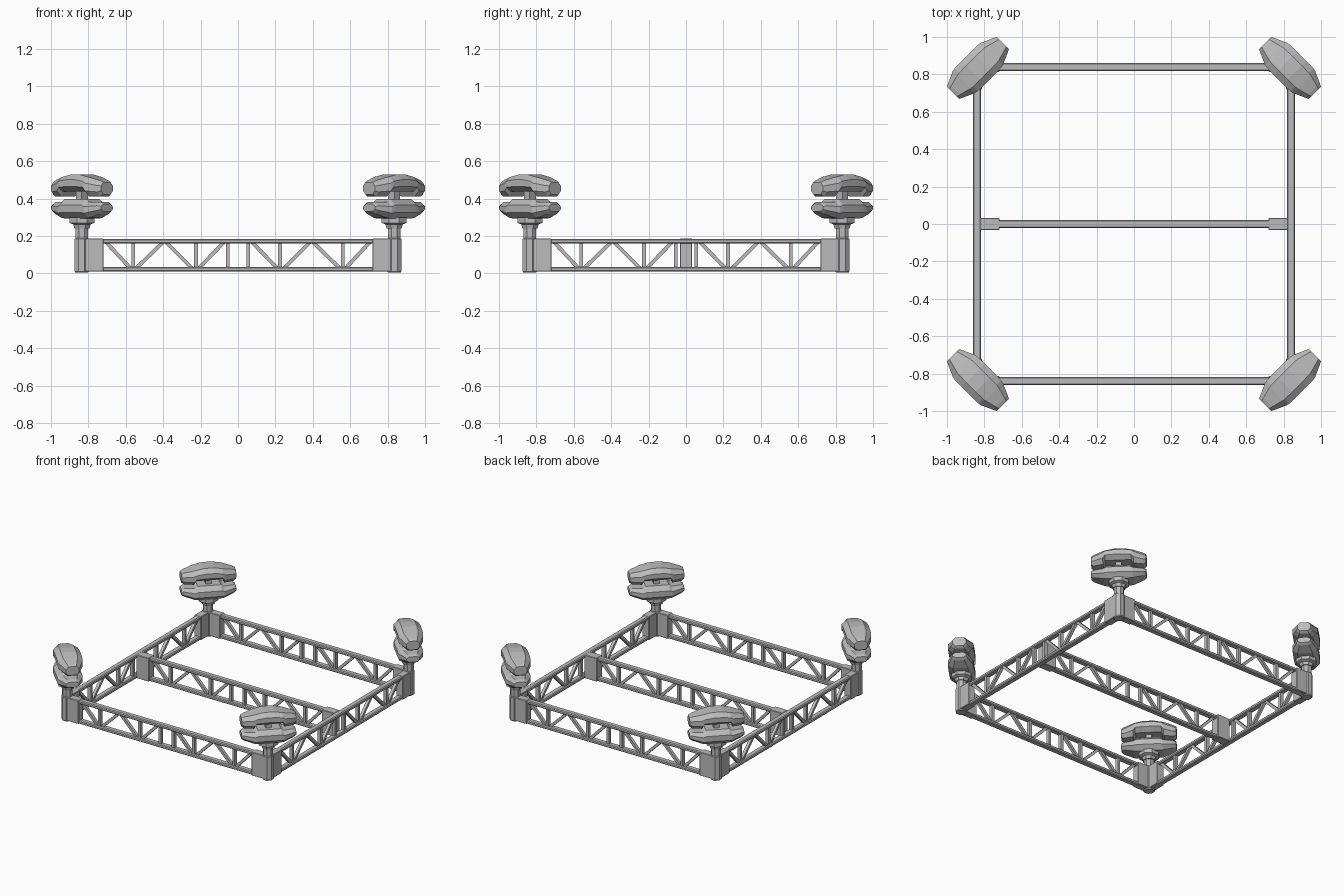
import bpy, bmesh, math
from mathutils import Matrix, Vector

if "Cube" in bpy.data.objects:
    bpy.data.objects.remove(bpy.data.objects["Cube"])

metal = bpy.data.materials.new("plain_grey")
metal.use_nodes = True
GREY = (0.5, 0.5, 0.5, 1)
metal.diffuse_color = GREY
metal.node_tree.nodes["Principled BSDF"].inputs["Base Color"].default_value = GREY

RAIL = 0.84      # distance of the outer rails from the middle
SPAN = 0.72      # half length of the open lattice
LOW, HIGH = 0.022, 0.172   # chord heights


def finish(name, bm, matrix):
    bmesh.ops.recalc_face_normals(bm, faces=bm.faces)
    mesh = bpy.data.meshes.new(name)
    bm.to_mesh(mesh)
    bm.free()
    mesh.materials.append(metal)
    obj = bpy.data.objects.new(name, mesh)
    obj.matrix_world = matrix
    bpy.context.collection.objects.link(obj)
    return obj


def box(bm, centre, size, tilt=0, chamfer=0):
    m = Matrix.Translation(centre) @ Matrix.Rotation(tilt, 4, 'Y') @ Matrix.Diagonal((*size, 1))
    verts = bmesh.ops.create_cube(bm, size=1, matrix=m)["verts"]
    if chamfer:
        edges = list({e for v in verts for e in v.link_edges})
        bmesh.ops.bevel(bm, geom=edges, offset=chamfer, segments=1, affect='EDGES')


def loft(bm, rings):
    rows = [[bm.verts.new(p) for p in ring] for ring in rings]
    n = len(rows[0])
    for a, b in zip(rows, rows[1:]):
        for i in range(n):
            bm.faces.new((a[i], a[(i + 1) % n], b[(i + 1) % n], b[i]))
    bm.faces.new(rows[0])
    bm.faces.new(rows[-1])


def brace(bm, x1, x2):
    # Diagonal from the upper chord at x1 to the lower chord at x2
    run, drop = x2 - x1, HIGH - LOW
    box(bm, ((x1 + x2) / 2, 0, (HIGH + LOW) / 2), (math.hypot(run, drop), 0.022, 0.02),
        math.atan2(drop, run))


def lattice_beam(name, matrix, plate_width, plate_end):
    bm = bmesh.new()
    for z in (LOW, HIGH):
        box(bm, (0, 0, z), (2 * SPAN + 0.04, 0.043, 0.025), chamfer=0.006)
    for s in (-1, 1):
        for x in (0.055, 0.225, 0.56):
            box(bm, (s * x, 0, (LOW + HIGH) / 2), (0.02, 0.026, HIGH - LOW))
        for top, foot in ((0.07, 0.215), (0.39, 0.24), (0.395, 0.55), (0.71, 0.57)):
            brace(bm, s * top, s * foot)
        # Solid end plates
        box(bm, (s * (SPAN + plate_end) / 2, 0, 0.098),
            (plate_end - SPAN, plate_width, 0.176), chamfer=0.003)
    return finish(name, bm, matrix)


def pod(name, matrix, sections, half_chamfer):
    # Sections along the pod: position, half width, bottom, top
    bm = bmesh.new()
    rings = []
    for x, w, lo, hi in sections:
        c, d = w * 0.4, (hi - lo) * half_chamfer
        rings.append([(x, -w + c, lo), (x, w - c, lo), (x, w, lo + d), (x, w, hi - d),
                      (x, w - c, hi), (x, -w + c, hi), (x, -w, hi - d), (x, -w, lo + d)])
    loft(bm, rings)
    return finish(name, bm, matrix)


def mirrored(half):
    return [(-x, *rest) for x, *rest in half] + [(x, *rest) for x, *rest in reversed(half)]


# Outer frame and cross beam
for k, side in enumerate(("front", "left", "back", "right")):
    turn = Matrix.Rotation(k * math.pi / 2, 4, 'Z')
    lattice_beam(side + "_rail", turn @ Matrix.Translation((0, -RAIL, 0)), 0.056, 0.83)
lattice_beam("cross_beam", Matrix.Identity(4), 0.066, 0.825)

# Pod outlines, widest in the middle, with a stepped slot between the two halves
upper = mirrored([(0.189, 0.045, 0.422, 0.487), (0.17, 0.055, 0.41, 0.496),
                  (0.105, 0.084, 0.41, 0.514), (0.09, 0.087, 0.437, 0.517),
                  (0.035, 0.088, 0.437, 0.528)])
lower = mirrored([(0.189, 0.045, 0.33, 0.37), (0.17, 0.055, 0.318, 0.381),
                  (0.1, 0.085, 0.296, 0.383), (0.08, 0.087, 0.294, 0.397),
                  (0.035, 0.088, 0.294, 0.397)])

# Corner posts, collars and pods
for k, corner in enumerate(("back_left", "back_right", "front_right", "front_left")):
    turn = Matrix.Rotation(k * math.pi / 2 - math.pi / 4, 4, 'Z')
    at_post = turn @ Matrix.Translation((0, RAIL * math.sqrt(2) - 0.006, 0))
    at_pod = turn @ Matrix.Translation((0, 1.18, 0))

    def octagon(r, z):
        return [Vector((r * math.cos(a), r * math.sin(a), z))
                for a in (math.pi * (i + 0.5) / 4 for i in range(8))]

    bm = bmesh.new()
    loft(bm, [octagon(r, z) for r, z in
              ((0.036, 0.004), (0.041, 0.01), (0.041, 0.183), (0.036, 0.188), (0.036, 0.25))])
    finish(corner + "_post", bm, at_post)

    bm = bmesh.new()
    loft(bm, [octagon(r, z) for r, z in
              ((0.044, 0.24), (0.05, 0.262), (0.072, 0.27), (0.072, 0.3))])
    finish(corner + "_collar", bm, at_pod)

    bm = bmesh.new()
    box(bm, (0, 0, 0.415), (0.04, 0.05, 0.06))
    finish(corner + "_pod_core", bm, at_pod)
    pod(corner + "_upper_pod", at_pod, upper, 0.3)
    pod(corner + "_lower_pod", at_pod, lower, 0.3)
